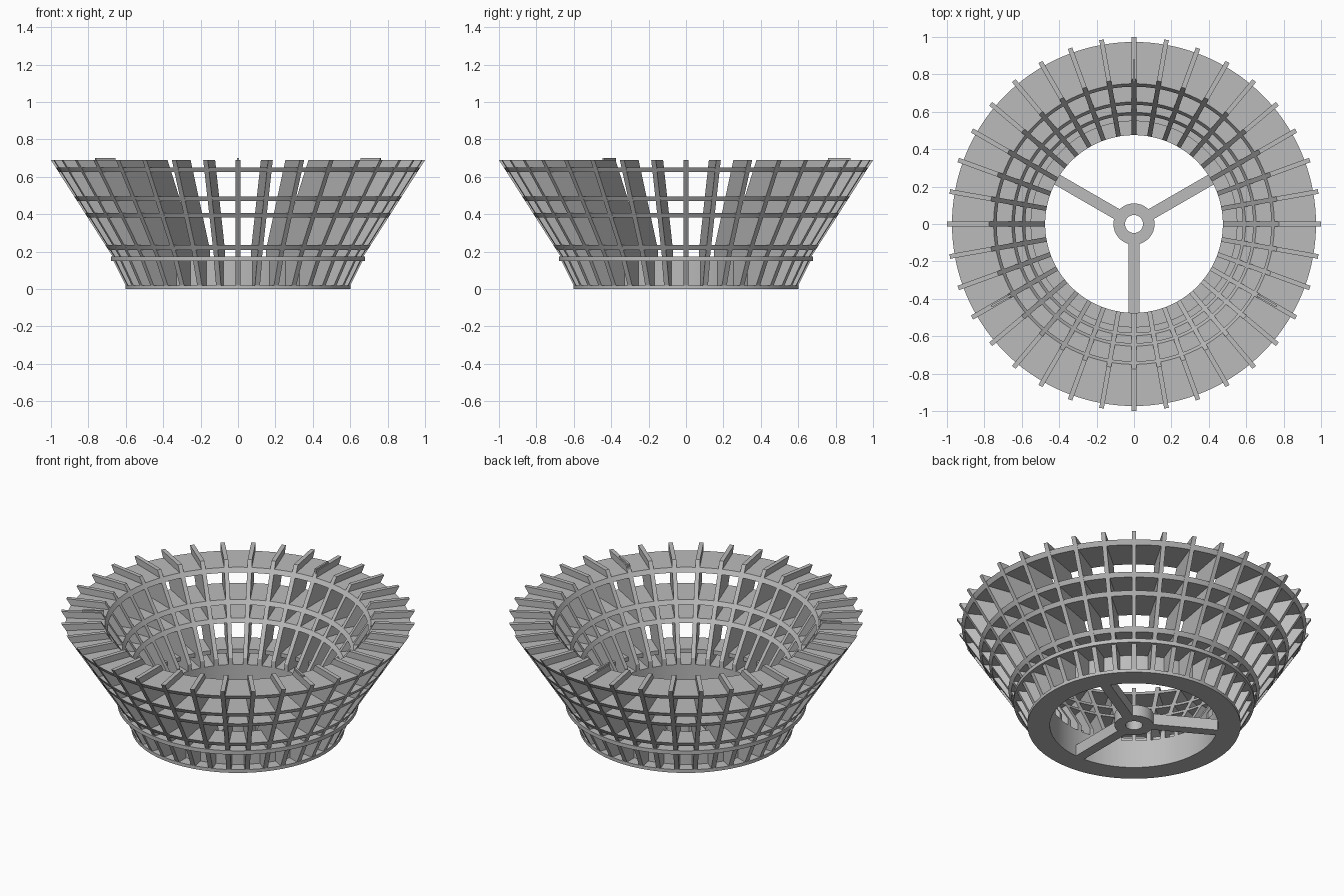
import bpy, bmesh, math
from mathutils import Matrix

cube = bpy.data.objects.get("Cube")
if cube:
    bpy.data.objects.remove(cube, do_unlink=True)

grey = bpy.data.materials.new("plain grey")
grey.use_nodes = True
GREY = (0.5, 0.5, 0.5, 1)
grey.diffuse_color = GREY
grey.node_tree.nodes["Principled BSDF"].inputs["Base Color"].default_value = GREY

RIBS = 36
SEGMENTS = 144


def finish(name, bm, smooth=False):
    bmesh.ops.recalc_face_normals(bm, faces=bm.faces)
    mesh = bpy.data.meshes.new(name)
    bm.to_mesh(mesh)
    bm.free()
    mesh.materials.append(grey)
    obj = bpy.data.objects.new(name, mesh)
    bpy.context.collection.objects.link(obj)
    if smooth:
        bpy.ops.object.select_all(action='DESELECT')
        obj.select_set(True)
        bpy.context.view_layer.objects.active = obj
        bpy.ops.object.shade_smooth_by_angle(angle=math.radians(30))
    return obj


def ring(name, profile):
    """Turn a closed (radius, height) profile around the z axis."""
    bm = bmesh.new()
    loops = []
    for i in range(SEGMENTS):
        a = 2 * math.pi * i / SEGMENTS
        loops.append([bm.verts.new((r * math.cos(a), r * math.sin(a), z)) for r, z in profile])
    n = len(profile)
    for i, here in enumerate(loops):
        after = loops[(i + 1) % SEGMENTS]
        for j in range(n):
            k = (j + 1) % n
            bm.faces.new((here[j], after[j], after[k], here[k]))
    return finish(name, bm, smooth=True)


def plates(name, profile, width, angles):
    """Radial plates cut to a (radius, height) profile, one per angle."""
    bm = bmesh.new()
    for angle in angles:
        turn = Matrix.Rotation(math.radians(angle), 4, 'Z')
        verts = [bm.verts.new((r, -width / 2, z)) for r, z in profile]
        face = bm.faces.new(verts)
        new = bmesh.ops.extrude_face_region(bm, geom=[face])["geom"]
        moved = [v for v in new if isinstance(v, bmesh.types.BMVert)]
        bmesh.ops.translate(bm, verts=moved, vec=(0, width, 0))
        bmesh.ops.transform(bm, matrix=turn, verts=verts + moved)
    return finish(name, bm)


def outer(z):
    return 0.998 - 0.635 * (0.69 - z)


def inner(z):
    return 0.775 - 0.63 * (0.69 - z)


all_round = [360 * i / RIBS for i in range(RIBS)]
thirds = [90, 210, 330]

# Upper basket ribs and the three locating tabs
plates("basket_ribs", [(0.475, 0.165), (outer(0.165), 0.165), (1.0, 0.69),
                       (0.775, 0.69), (0.475, 0.214)], 0.025, all_round)
plates("locating_tabs", [(0.76, 0.66), (0.88, 0.66), (0.88, 0.7), (0.76, 0.7)],
       0.012, thirds)

# Horizontal hoops, trimmed to the conical shell
for name, low, high in (("top_hoop", 0.625, 0.651), ("upper_hoop", 0.471, 0.496),
                        ("middle_hoop", 0.383, 0.407)):
    ring(name, [(inner(low), low), (outer(low), low),
                (outer(high), high), (inner(high), high)])
ring("lower_hoop", [(0.55, 0.21), (outer(0.21), 0.21), (outer(0.235), 0.235), (0.55, 0.235)])

# Pedestal: ledge, wall, base flange and sloping fins
ring("ledge", [(0.475, 0.15), (0.68, 0.15), (0.68, 0.174), (0.475, 0.174)])
ring("pedestal_wall", [(0.475, 0.01), (0.53, 0.01), (0.53, 0.16), (0.475, 0.16)])
ring("base_flange", [(0.475, 0), (0.602, 0), (0.602, 0.02), (0.475, 0.02)])
plates("pedestal_fins", [(0.5, 0.01), (0.595, 0.01), (0.67, 0.16), (0.5, 0.16)],
       0.027, all_round)

# Central hub and spokes
ring("hub", [(0.048, 0), (0.11, 0), (0.11, 0.07), (0.048, 0.07)])
plates("spokes", [(0.09, 0), (0.49, 0), (0.49, 0.07), (0.09, 0.07)], 0.06,
       [angle + 60 for angle in thirds])
